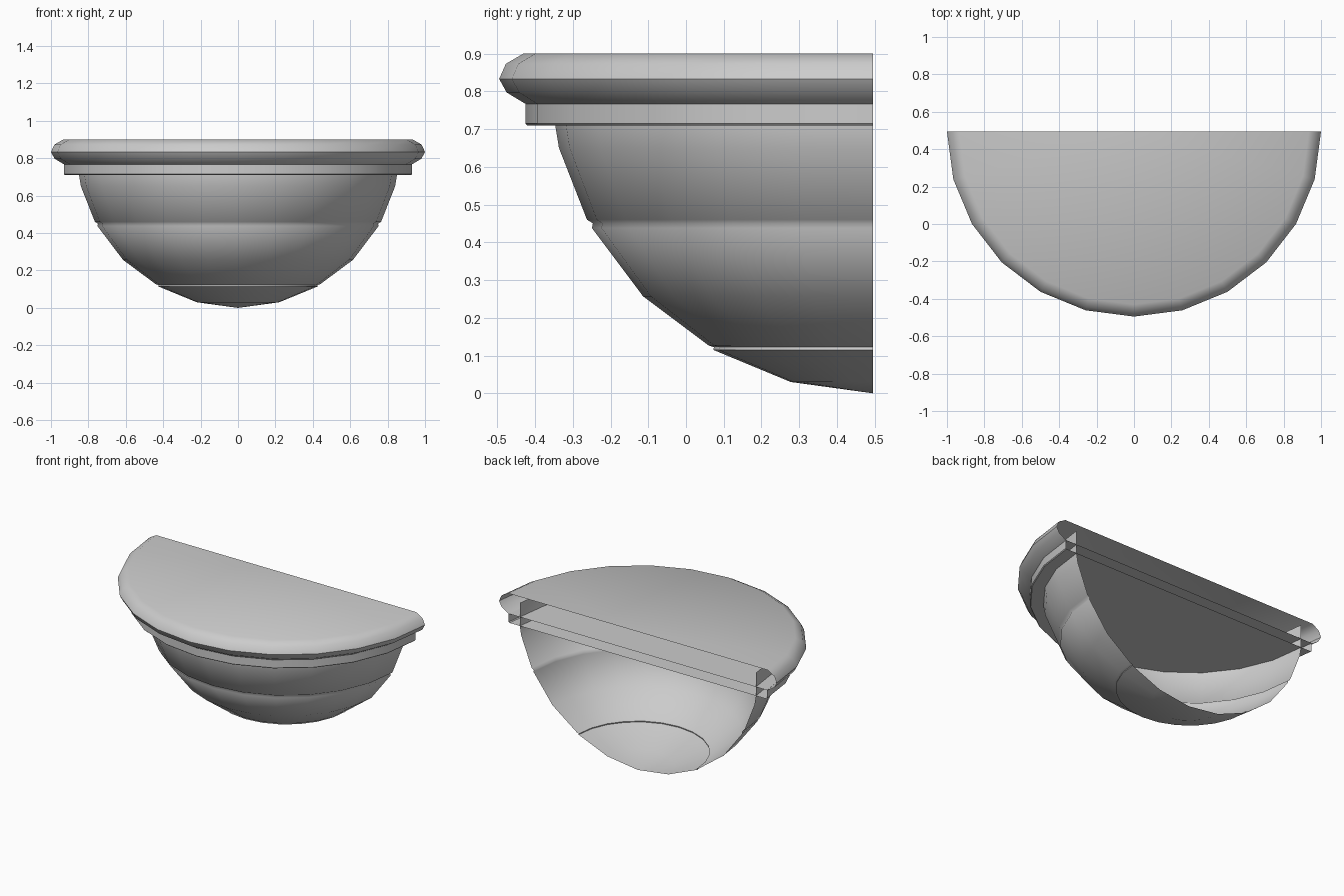
import bpy, bmesh, math

if "Cube" in bpy.data.objects:
    bpy.data.objects.remove(bpy.data.objects["Cube"])

AXIS_Y = 0.495   # the open back plane holds the lathe axis
SEGS = 12        # sides in the half turn


def half_lathe(name, profile, angle=40):
    """Revolve (radius, z) points half a turn around the front; back stays open."""
    bm = bmesh.new()
    rings = []
    for r, z in profile:
        if r == 0:
            v = bm.verts.new((0, AXIS_Y, z))
            rings.append([v] * (SEGS + 1))
        else:
            ring = []
            for i in range(SEGS + 1):
                a = math.pi * i / SEGS
                ring.append(bm.verts.new((-r * math.cos(a),
                                          AXIS_Y - 0.99 * r * math.sin(a), z)))
            rings.append(ring)
    for lo, hi in zip(rings, rings[1:]):
        for i in range(SEGS):
            corners = [lo[i], lo[i + 1], hi[i + 1], hi[i]]
            bm.faces.new(list(dict.fromkeys(corners)))
    bm.normal_update()
    me = bpy.data.meshes.new(name)
    bm.to_mesh(me)
    bm.free()
    ob = bpy.data.objects.new(name, me)
    bpy.context.collection.objects.link(ob)
    bpy.ops.object.select_all(action='DESELECT')
    ob.select_set(True)
    bpy.context.view_layer.objects.active = ob
    bpy.ops.object.shade_smooth_by_angle(angle=math.radians(angle))
    return ob


# Half bowl with two shallow grooves, its wall running up inside the rim
half_lathe("bowl", [
    (0, 0.0), (0.22, 0.03), (0.427, 0.115), (0.425, 0.122), (0.44, 0.127),
    (0.615, 0.257), (0.752, 0.438), (0.749, 0.45), (0.765, 0.46),
    (0.84, 0.65), (0.85, 0.71), (0.85, 0.86)], angle=80)

# Thin collar plate, closed above and below
half_lathe("collar", [
    (0, 0.71), (0.925, 0.71), (0.93, 0.715), (0.93, 0.768), (0, 0.768)])

# Rounded rim with a flat lid
half_lathe("rim", [
    (0.93, 0.767), (0.98, 0.797), (1.0, 0.833), (0.982, 0.873),
    (0.935, 0.9), (0, 0.9)], angle=50)
